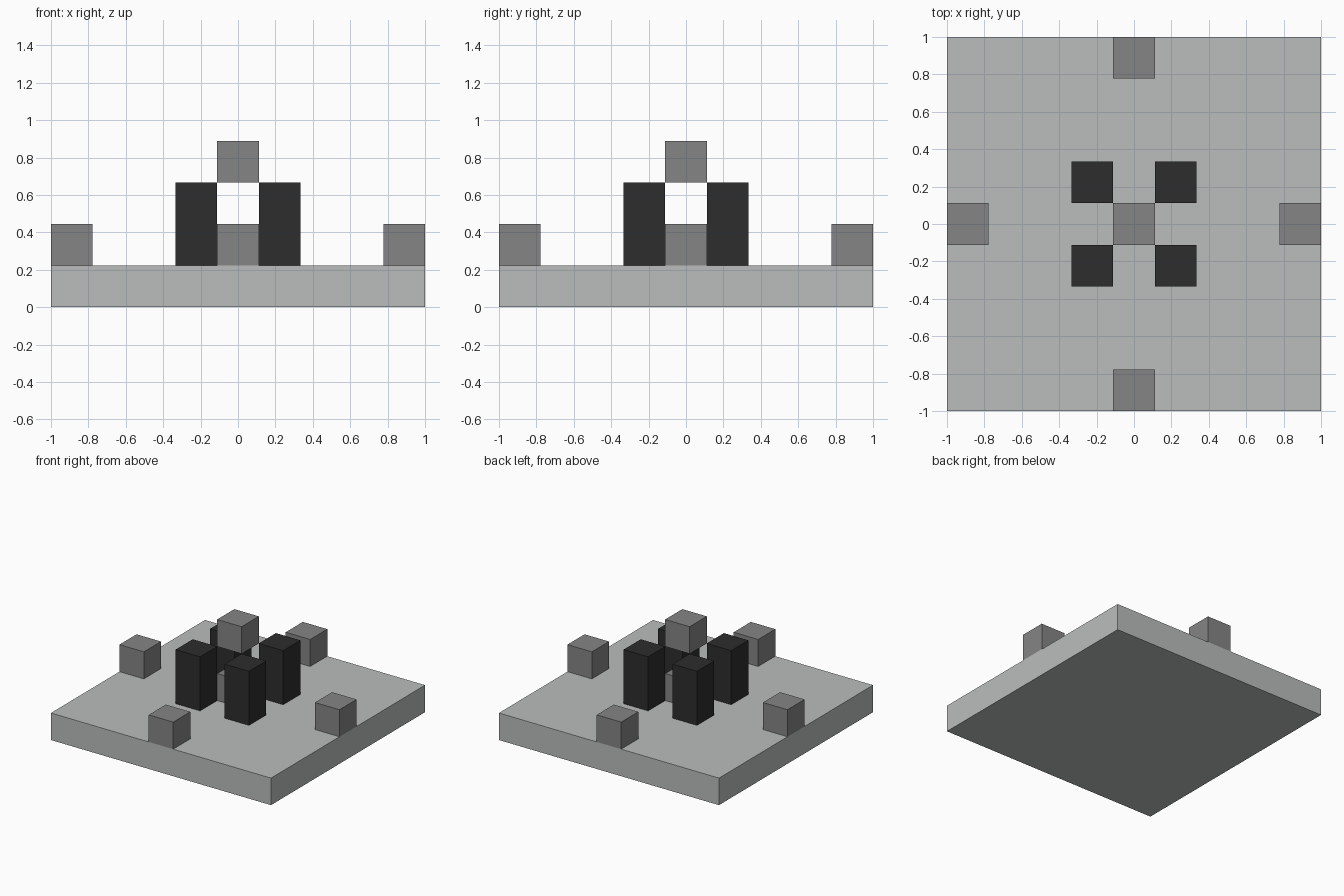
import bpy

cube = bpy.data.objects.get("Cube")
if cube:
    bpy.data.objects.remove(cube, do_unlink=True)

U = 2 / 9  # one block


def material(name, rgb):
    mat = bpy.data.materials.new(name)
    mat.use_nodes = True
    color = (*rgb, 1)
    mat.diffuse_color = color
    mat.node_tree.nodes["Principled BSDF"].inputs["Base Color"].default_value = color
    return mat


def block(name, mat, x, y, bottom, width=1, height=1):
    """Square block in block units, standing at the given height."""
    bpy.ops.mesh.primitive_cube_add(size=1, location=(x * U, y * U, (bottom + height / 2) * U))
    obj = bpy.context.object
    obj.name = name
    obj.scale = (width * U, width * U, height * U)
    bpy.ops.object.transform_apply(location=False, rotation=False, scale=True)
    obj.data.materials.append(mat)


pale = material("pale grey", (0.497, 0.515, 0.51))
grey = material("mid grey", (0.235, 0.235, 0.235))
dark = material("charcoal", (0.026, 0.026, 0.026))

# Floor slab
block("base_slab", pale, 0, 0, 0, width=9)

# Small blocks at the middle of each edge
for side, x, y in (("left", 4, 0), ("right", -4, 0), ("front", 0, -4), ("back", 0, 4)):
    block(f"{side}_edge_block", grey, x, y, 1)

# Four pillars around the centre
for side, x in (("left", 1), ("right", -1)):
    for end, y in (("front", -1), ("back", 1)):
        block(f"{end}_{side}_pillar", dark, x, y, 1, height=2)

# Centre block and the raised block above it
block("centre_block", grey, 0, 0, 1)
block("top_block", grey, 0, 0, 3)
